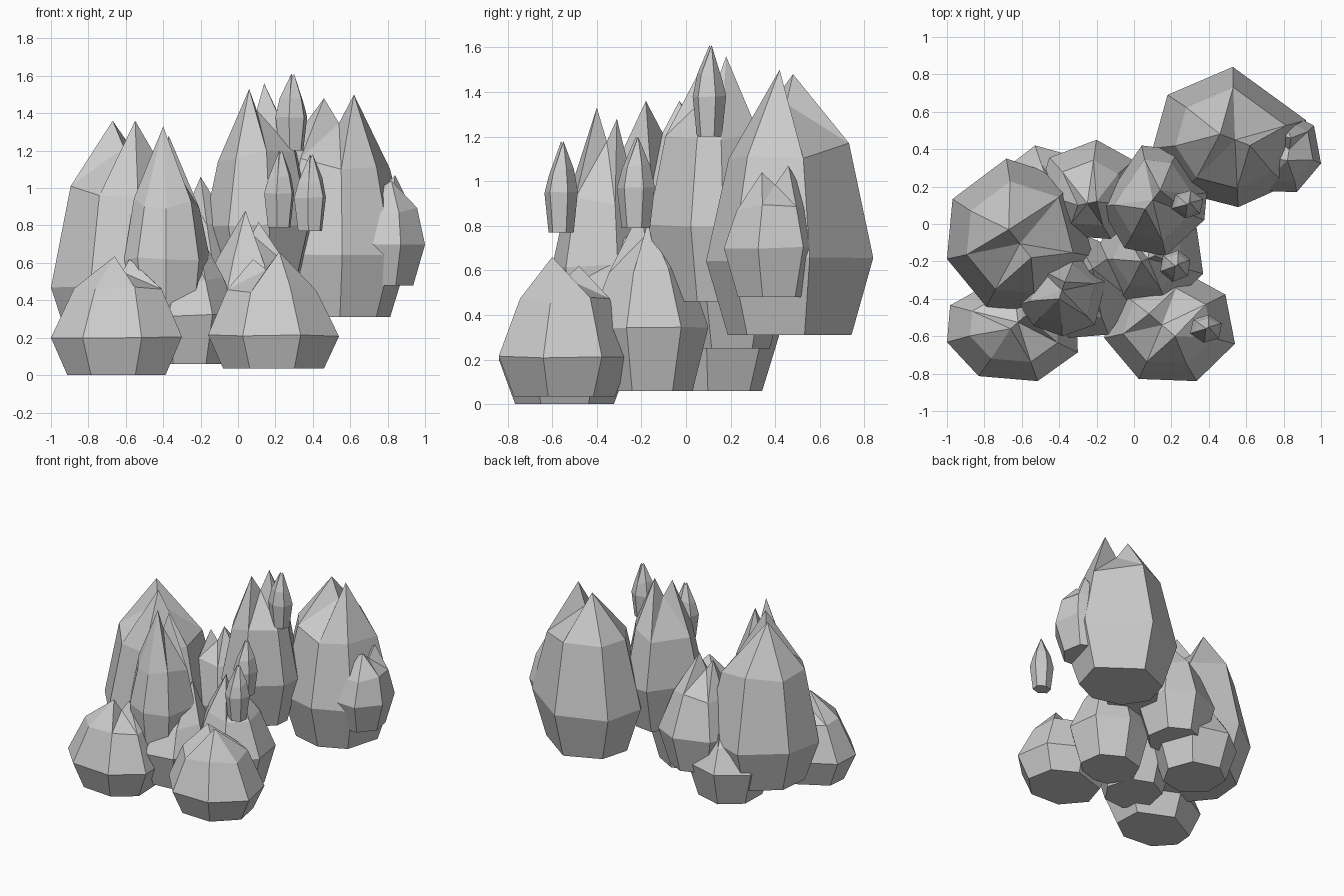
import bpy, bmesh, math, random
from mathutils import Vector

if "Cube" in bpy.data.objects:
    bpy.data.objects.remove(bpy.data.objects["Cube"])

random.seed(4)
stone = bpy.data.materials.new("grey stone")
stone.diffuse_color = (0.6, 0.6, 0.6, 1)
stone.use_nodes = True
stone.node_tree.nodes["Principled BSDF"].inputs["Base Color"].default_value = stone.diffuse_color


def even(turn, sides=7):
    return [turn + 360 * i / sides + random.uniform(-3, 3) for i in range(sides)]


def crystal(name, box, levels, tips, corners, scales=(0.75, 0.68), notch=0.12):
    """Faceted bulb: base ring, widest ring and shoulder ring, closed by two notched tips.
    box = x0, x1, y0, y1 of the widest ring; levels = heights of the three rings;
    corners = angles of the ring corners in degrees."""
    x0, x1, y0, y1 = box
    sides = len(corners)
    cs = [math.cos(math.radians(a)) for a in corners]
    sn = [math.sin(math.radians(a)) for a in corners]

    # stretch the polygon so that it fills the box exactly
    def fit(v, vals, lo, hi):
        return lo + (hi - lo) * (v - min(vals)) / (max(vals) - min(vals))
    ring = [Vector((fit(c, cs, x0, x1), fit(s, sn, y0, y1), 0)) for c, s in zip(cs, sn)]
    mid = Vector(((x0 + x1) / 2, (y0 + y1) / 2, 0))
    t1, t2 = Vector(tips[0]), Vector(tips[1])
    top = (t1 + t2) / 2
    height = t1.z - levels[0]

    bm = bmesh.new()
    rings = []
    for k, (z, s) in enumerate(zip(levels, (scales[0], 1, scales[1]))):
        wob = (0, 0.01, 0.04)[k] * height
        centre = mid if k < 2 else mid.lerp(Vector((top.x, top.y, 0)), 0.25)
        rings.append([bm.verts.new(centre + (p - mid) * s
                                   + Vector((0, 0, z + random.uniform(-wob, wob)))) for p in ring])
    bm.faces.new(rings[0][::-1])
    for a, b in zip(rings, rings[1:]):
        for i in range(sides):
            j = (i + 1) % sides
            bm.faces.new((a[i], a[j], b[j], b[i]))

    # each shoulder corner leans to its nearer tip, with a dip between the tips
    axis = t2 - t1
    axis.z = 0
    v1, v2 = bm.verts.new(t1), bm.verts.new(t2)
    dip = bm.verts.new(top - Vector((0, 0, notch * height)))
    up = rings[2]
    side = [v2 if Vector((c, s, 0)).dot(axis) > 0 else v1 for c, s in zip(cs, sn)]
    for i in range(sides):
        j = (i + 1) % sides
        if side[i] is side[j]:
            bm.faces.new((up[i], up[j], side[i]))
        else:
            bm.faces.new((up[i], up[j], dip))
            bm.faces.new((up[i], dip, side[i]))
            bm.faces.new((up[j], side[j], dip))
    bmesh.ops.recalc_face_normals(bm, faces=bm.faces)
    mesh = bpy.data.meshes.new(name)
    bm.to_mesh(mesh)
    bm.free()
    mesh.materials.append(stone)
    bpy.context.collection.objects.link(bpy.data.objects.new(name, mesh))


# back right bulb and the bud half sunk in its side
crystal("back_right_crystal", (0.10, 0.92, 0.09, 0.84), (0.31, 0.65, 1.13),
        ((0.62, 0.42, 1.50), (0.46, 0.48, 1.48)),
        (14, 88, 143, 189, 232, 276, 317), (0.74, 0.72))
crystal("side_bud", (0.55, 1.0, 0.17, 0.62), (0.48, 0.70, 0.89),
        ((0.84, 0.46, 1.07), (0.82, 0.34, 1.04)), even(-16), (0.72, 0.75))

# tall middle bulb
crystal("middle_crystal", (-0.18, 0.39, -0.17, 0.42), (0.46, 0.80, 1.18),
        ((0.06, 0.08, 1.53), (0.14, 0.18, 1.56)),
        (8, 63, 103, 186, 237, 283, 340), (0.72, 0.74))

# left group
crystal("left_crystal", (-1.0, -0.22, -0.47, 0.35), (0.17, 0.48, 0.98),
        ((-0.55, -0.18, 1.36), (-0.67, -0.03, 1.36)),
        (45, 100, 152, 197, 244, 285, 345), (0.75, 0.73))
crystal("left_tall_crystal", (-0.61, -0.15, -0.60, -0.17), (0.28, 0.62, 0.93),
        ((-0.40, -0.40, 1.33), (-0.37, -0.31, 1.28)),
        (20, 75, 130, 193, 228, 268, 314), (0.82, 0.76))
crystal("back_left_crystal", (-0.52, 0.04, -0.08, 0.45), (0.25, 0.52, 0.80),
        ((-0.20, 0.12, 1.06), (-0.30, 0.10, 1.02)), even(85), (0.72, 0.66))
crystal("low_back_crystal", (-0.74, -0.16, -0.18, 0.42), (0.06, 0.31, 0.50),
        ((-0.45, 0.10, 0.80), (-0.40, 0.16, 0.76)), even(100), (0.74, 0.66))

# low centre
crystal("centre_crystal", (-0.22, 0.37, -0.44, 0.10), (0.06, 0.34, 0.62),
        ((0.04, -0.20, 0.88), (0.11, -0.17, 0.82)), even(31), (0.74, 0.64))
crystal("low_middle_crystal", (-0.54, 0.0, -0.61, -0.05), (0.06, 0.32, 0.50),
        ((-0.22, -0.24, 0.78), (-0.30, -0.28, 0.74)), even(-61), (0.74, 0.70))

# front pair
crystal("front_left_crystal", (-1.0, -0.30, -0.84, -0.25), (0.0, 0.20, 0.46),
        ((-0.66, -0.56, 0.635), (-0.58, -0.49, 0.62)),
        (30, 92, 157, 195, 239, 289, 334), (0.75, 0.67))
crystal("front_right_crystal", (-0.16, 0.54, -0.84, -0.25), (0.035, 0.21, 0.46),
        ((0.22, -0.60, 0.66), (0.08, -0.48, 0.62)),
        (35, 80, 140, 190, 242, 293, 344), (0.77, 0.68))

# slim floating shards
for name, x, y, z, rx, ry in (("top_shard", 0.285, 0.105, 1.20, 0.085, 0.075),
                              ("centre_shard", 0.22, -0.225, 0.79, 0.08, 0.085),
                              ("front_shard", 0.385, -0.56, 0.77, 0.085, 0.075)):
    crystal(name, (x - rx, x + rx, y - ry, y + ry), (z, z + 0.18, z + 0.27),
            ((x, y, z + 0.41), (x + 0.015, y + 0.01, z + 0.41)), even(20, 6), (0.75, 0.75), 0.03)
